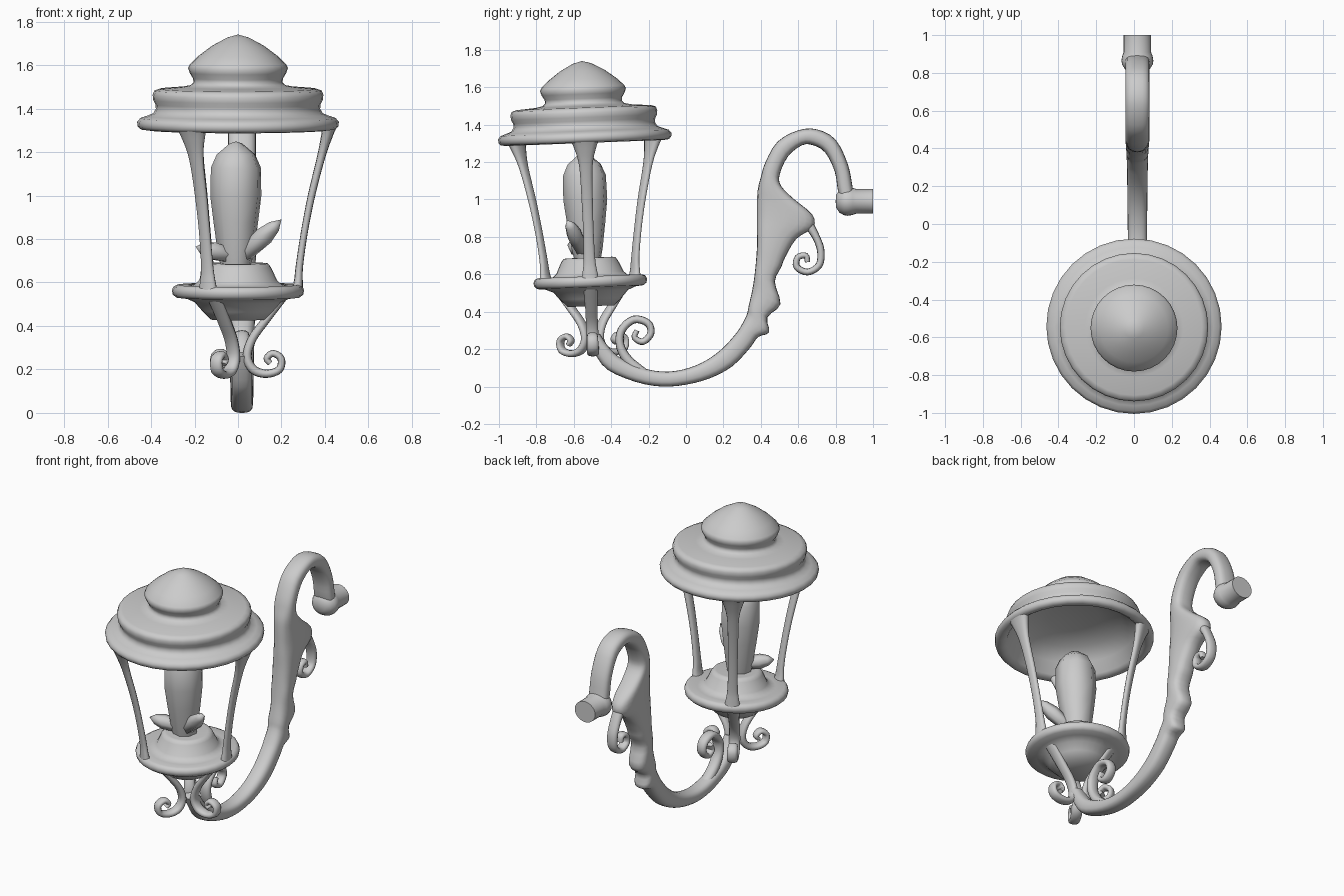
import bpy, bmesh, math
from mathutils import Matrix, Vector

T, R = Matrix.Translation, Matrix.Rotation
# The lantern leans very slightly forward
LANTERN = T((0, -0.49, 0)) @ R(math.radians(2.2), 4, 'X')


def finish(name, bm, matrix, angle=40):
    bmesh.ops.remove_doubles(bm, verts=bm.verts, dist=1e-4)
    bmesh.ops.recalc_face_normals(bm, faces=bm.faces)
    me = bpy.data.meshes.new(name)
    bm.to_mesh(me)
    bm.free()
    me.transform(matrix)
    ob = bpy.data.objects.new(name, me)
    bpy.context.collection.objects.link(ob)
    bpy.ops.object.select_all(action='DESELECT')
    ob.select_set(True)
    bpy.context.view_layer.objects.active = ob
    bpy.ops.object.shade_smooth_by_angle(angle=math.radians(angle))
    return ob


def bridge(bm, rings, caps):
    n = len(rings[0])
    for a, b in zip(rings, rings[1:]):
        for i in range(n):
            j = (i + 1) % n
            bm.faces.new((a[i], a[j], b[j], b[i]))
    if caps:
        bm.faces.new(rings[0])
        bm.faces.new(rings[-1])


def spline(rows, steps):
    """Catmull-Rom through rows of any length."""
    pts = [Vector(r) for r in rows]
    pts = [2 * pts[0] - pts[1]] + pts + [2 * pts[-1] - pts[-2]]
    out = []
    for a, b, c, d in zip(pts, pts[1:], pts[2:], pts[3:]):
        for k in range(steps):
            t = k / steps
            out.append(0.5 * (2 * b + (c - a) * t + (2 * a - 5 * b + 4 * c - d) * t * t
                              + (3 * b - a - 3 * c + d) * t ** 3))
    return out + [pts[-2]]


def lathe(name, profile, matrix, seg=32, angle=40):
    bm = bmesh.new()
    rings = [[bm.verts.new((r * math.cos(2 * math.pi * i / seg),
                            r * math.sin(2 * math.pi * i / seg), z))
              for i in range(seg)] for r, z in profile]
    bridge(bm, rings, False)
    return finish(name, bm, matrix, angle)


def loft(name, sections, matrix, seg=12, power=1.0):
    """Sections: two edge points (u1, v1), (u2, v2) in the XZ plane, and a half width in Y.
    A power below 1 squares the cross-section."""
    bm = bmesh.new()
    rings = []
    for u1, v1, u2, v2, w in sections:
        a, b = Vector((u1, 0, v1)), Vector((u2, 0, v2))
        mid, half = (a + b) / 2, (b - a) / 2
        ring = []
        for i in range(seg):
            t = 2 * math.pi * i / seg
            c, s = (math.copysign(abs(f) ** power, f) for f in (math.cos(t), math.sin(t)))
            ring.append(bm.verts.new(mid + half * c + Vector((0, w * s, 0))))
        rings.append(ring)
    bridge(bm, rings, True)
    return finish(name, bm, matrix, 60)


def ribbon(name, path, matrix, steps=4):
    """Path rows: u, v, half thickness, half width."""
    pts = spline(path, steps)
    secs = []
    for i, p in enumerate(pts):
        d = pts[min(i + 1, len(pts) - 1)] - pts[max(i - 1, 0)]
        n = Vector((-d[1], d[0])).normalized() * p[2]
        secs.append((p[0] + n.x, p[1] + n.y, p[0] - n.x, p[1] - n.y, p[3]))
    return loft(name, secs, matrix, power=0.85)


# Tiered hollow roof
lathe("roof", [(0, 1.742), (0.05, 1.728), (0.12, 1.69), (0.18, 1.645), (0.222, 1.605),
               (0.23, 1.588), (0.222, 1.565), (0.207, 1.54), (0.205, 1.522), (0.22, 1.508),
               (0.26, 1.50), (0.36, 1.492), (0.385, 1.484), (0.393, 1.465), (0.39, 1.44),
               (0.38, 1.42), (0.378, 1.40), (0.39, 1.38), (0.42, 1.367), (0.45, 1.357),
               (0.464, 1.34), (0.462, 1.32), (0.45, 1.307), (0.42, 1.303), (0.395, 1.32),
               (0.36, 1.39), (0.28, 1.45), (0.15, 1.48), (0, 1.485)],
      LANTERN, angle=60)

# Base dish: raised lamp seat, thick round rim and tapered bowl below
lathe("base_dish", [(0, 0.685), (0.12, 0.69), (0.138, 0.688), (0.152, 0.67), (0.18, 0.61),
                    (0.20, 0.592), (0.23, 0.585), (0.28, 0.59), (0.297, 0.582), (0.304, 0.565),
                    (0.30, 0.545), (0.285, 0.532), (0.24, 0.527), (0.20, 0.51), (0.165, 0.47),
                    (0.125, 0.43), (0, 0.43)],
      LANTERN, angle=50)

# Three posts and three curled feet around the axis
for k in range(3):
    turn = LANTERN @ R(math.radians(120 * k), 4, 'Z')
    ribbon(f"post_{k + 1}", [(0.425, 1.335, 0.035, 0.085), (0.41, 1.28, 0.027, 0.06),
                             (0.383, 1.18, 0.019, 0.036), (0.338, 1.0, 0.017, 0.03),
                             (0.305, 0.83, 0.016, 0.028), (0.283, 0.68, 0.017, 0.031),
                             (0.278, 0.61, 0.02, 0.04), (0.272, 0.555, 0.028, 0.05)], turn)
    ribbon(f"foot_scroll_{k + 1}", [(0.22, 0.55, 0.02, 0.04), (0.13, 0.43, 0.019, 0.033),
                                    (0.065, 0.34, 0.02, 0.032), (0.042, 0.26, 0.021, 0.033),
                                    (0.07, 0.20, 0.021, 0.033), (0.13, 0.18, 0.019, 0.032),
                                    (0.19, 0.20, 0.018, 0.031), (0.198, 0.25, 0.017, 0.03),
                                    (0.16, 0.274, 0.016, 0.028), (0.132, 0.25, 0.015, 0.026),
                                    (0.148, 0.228, 0.013, 0.024)], turn)

# Softly faceted crystal flame with two side shards
lathe("crystal", [(0, 0.67), (0.07, 0.67), (0.085, 0.74), (0.105, 0.88), (0.12, 1.0),
                  (0.117, 1.13), (0.09, 1.19), (0.03, 1.24), (0, 1.25)],
      T((-0.01, -0.01, 0)) @ LANTERN @ R(0.2, 4, 'Z'), seg=8, angle=50)
for side, root, tip in (("right", (0.0, -0.54, 0.70), (0.2, -0.635, 0.89)),
                        ("left", (0.0, -0.54, 0.715), (-0.195, -0.62, 0.765))):
    root, tip = Vector(root), Vector(tip)
    d = tip - root
    lathe(f"shard_{side}", [(0, 0), (0.035, 0.02), (0.045, d.length * 0.6),
                            (0.03, d.length * 0.83), (0, d.length)],
          T(root) @ d.to_track_quat('Z', 'Y').to_matrix().to_4x4(), seg=6, angle=65)

# Bracket arm: lower sweep, scalloped stem, then hook (outer edge, inner edge)
ARM = T((0.018, 0, 0)) @ R(math.radians(90), 4, 'Z')
arm = [(-0.53, 0.26, -0.46, 0.28), (-0.49, 0.18, -0.42, 0.22), (-0.42, 0.09, -0.36, 0.16),
       (-0.27, 0.025, -0.25, 0.105), (-0.13, 0.0, -0.13, 0.08), (0.0, 0.01, -0.02, 0.09),
       (0.13, 0.045, 0.09, 0.13), (0.25, 0.11, 0.185, 0.195), (0.345, 0.21, 0.26, 0.275),
       (0.385, 0.265, 0.295, 0.325),
       (0.445, 0.29, 0.325, 0.385), (0.435, 0.37, 0.335, 0.43), (0.505, 0.44, 0.355, 0.52),
       (0.475, 0.56, 0.367, 0.60), (0.51, 0.64, 0.375, 0.68), (0.53, 0.69, 0.38, 0.76),
       (0.59, 0.79, 0.38, 0.84), (0.68, 0.85, 0.38, 0.92), (0.675, 0.92, 0.38, 1.0),
       (0.58, 1.0, 0.385, 1.06), (0.51, 1.07, 0.40, 1.12), (0.50, 1.13, 0.425, 1.20),
       (0.545, 1.23, 0.49, 1.31), (0.62, 1.29, 0.60, 1.37), (0.68, 1.29, 0.70, 1.375),
       (0.745, 1.25, 0.80, 1.32), (0.795, 1.15, 0.865, 1.19), (0.81, 1.06, 0.89, 1.07),
       (0.825, 1.0, 0.90, 1.0)]
rows = [(*s, 0.045 + 0.019 * min(1, i / 15)) for i, s in enumerate(arm)]
loft("bracket_arm", spline(rows, 3), ARM, seg=20, power=0.75)

# Wall mount knob, turned along the y axis and slightly wider than tall
lathe("wall_mount", [(0, 0.80), (0.035, 0.803), (0.06, 0.82), (0.074, 0.845), (0.077, 0.865),
                     (0.073, 0.89), (0.066, 0.91), (0.066, 1.0), (0, 1.0)],
      T((0.018, 0, 0.99)) @ Matrix.Diagonal((1.1, 1, 1, 1)) @ R(math.radians(-90), 4, 'X'), seg=24)

# Scroll rising from the arm and scroll hanging from the stem
ribbon("arm_scroll", [(-0.23, 0.07, 0.03, 0.035), (-0.31, 0.14, 0.027, 0.035),
                      (-0.352, 0.22, 0.023, 0.035), (-0.345, 0.30, 0.022, 0.035),
                      (-0.28, 0.358, 0.021, 0.034), (-0.205, 0.34, 0.02, 0.032),
                      (-0.188, 0.285, 0.019, 0.03), (-0.23, 0.24, 0.018, 0.03),
                      (-0.275, 0.262, 0.016, 0.028), (-0.262, 0.30, 0.014, 0.025)], ARM)
ribbon("stem_scroll", [(0.64, 0.89, 0.03, 0.035), (0.69, 0.81, 0.021, 0.034),
                       (0.72, 0.73, 0.02, 0.034), (0.712, 0.65, 0.019, 0.032),
                       (0.65, 0.612, 0.018, 0.031), (0.592, 0.64, 0.018, 0.03),
                       (0.598, 0.69, 0.017, 0.029), (0.64, 0.70, 0.016, 0.027),
                       (0.65, 0.665, 0.014, 0.024)], ARM)
